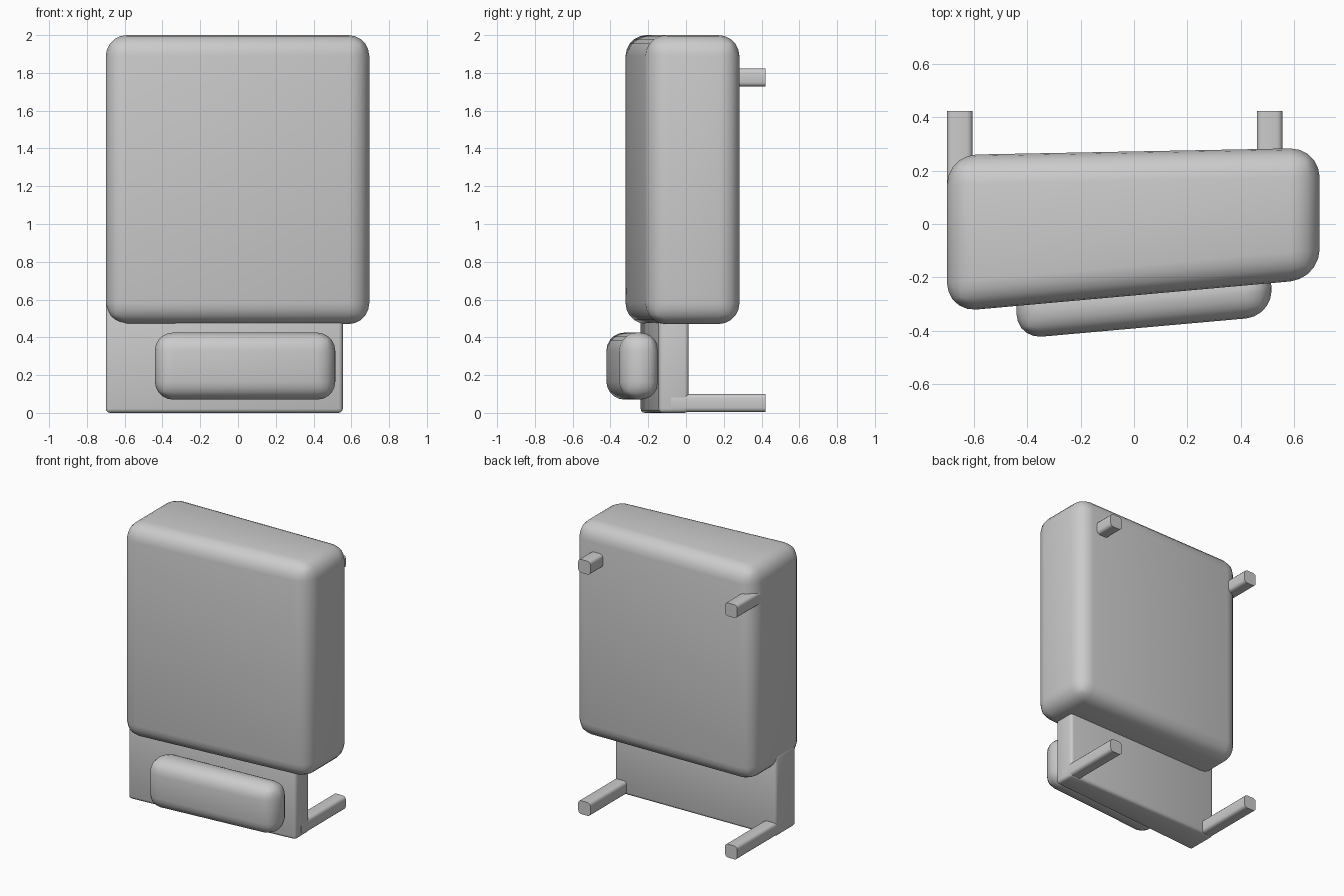
import bpy, bmesh

if "Cube" in bpy.data.objects:
    bpy.data.objects.remove(bpy.data.objects["Cube"])

grey = bpy.data.materials.new("plain grey")
grey.diffuse_color = (0.6, 0.6, 0.6, 1)
grey.use_nodes = True
grey.node_tree.nodes["Principled BSDF"].inputs["Base Color"].default_value = grey.diffuse_color


def block(name, plan, z0, z1, radius, segments, long_only=False):
    """Rounded block raised from a four-point plan (x, y)."""
    bm = bmesh.new()
    low = [bm.verts.new((x, y, z0)) for x, y in plan]
    high = [bm.verts.new((x, y, z1)) for x, y in plan]
    bm.faces.new(low[::-1])
    bm.faces.new(high)
    for i in range(4):
        j = (i + 1) % 4
        bm.faces.new((low[i], low[j], high[j], high[i]))
    edges = list(bm.edges)
    if long_only:  # round only the edges running front to back
        edges = [e for e in edges
                 if abs(e.verts[0].co.y - e.verts[1].co.y) > 0.1]
    bmesh.ops.bevel(bm, geom=edges, offset=radius, offset_type='OFFSET',
                    segments=segments, profile=0.5, affect='EDGES',
                    clamp_overlap=True)
    bmesh.ops.recalc_face_normals(bm, faces=bm.faces)
    mesh = bpy.data.meshes.new(name)
    bm.to_mesh(mesh)
    bm.free()
    mesh.materials.append(grey)
    obj = bpy.data.objects.new(name, mesh)
    bpy.context.collection.objects.link(obj)
    bpy.ops.object.select_all(action='DESELECT')
    obj.select_set(True)
    bpy.context.view_layer.objects.active = obj
    bpy.ops.object.shade_smooth_by_angle(angle=0.6)
    return obj


# Large upper housing, front face slightly skewed
block("main_housing",
      [(-0.70, -0.33), (0.695, -0.205), (0.695, 0.285), (-0.70, 0.258)],
      0.47, 2.0, 0.11, 5)

# Thin lower panel
block("lower_panel",
      [(-0.70, -0.242), (0.555, -0.143), (0.555, 0.015), (-0.70, -0.015)],
      0.0, 0.58, 0.022, 3)

# Rounded pad on the lower panel
block("front_pad",
      [(-0.44, -0.43), (0.515, -0.345), (0.515, -0.14), (-0.44, -0.20)],
      0.07, 0.425, 0.095, 5)

# Four pegs at the back, two high and two low
for level, z0, z1, y0 in (("upper", 1.728, 1.823, 0.0), ("lower", 0.005, 0.10, -0.08)):
    for side, x in (("left", -0.70), ("right", 0.46)):
        block(f"{level}_{side}_peg",
              [(x, y0), (x + 0.096, y0), (x + 0.096, 0.422), (x, 0.422)],
              z0, z1, 0.022, 3, long_only=True)
